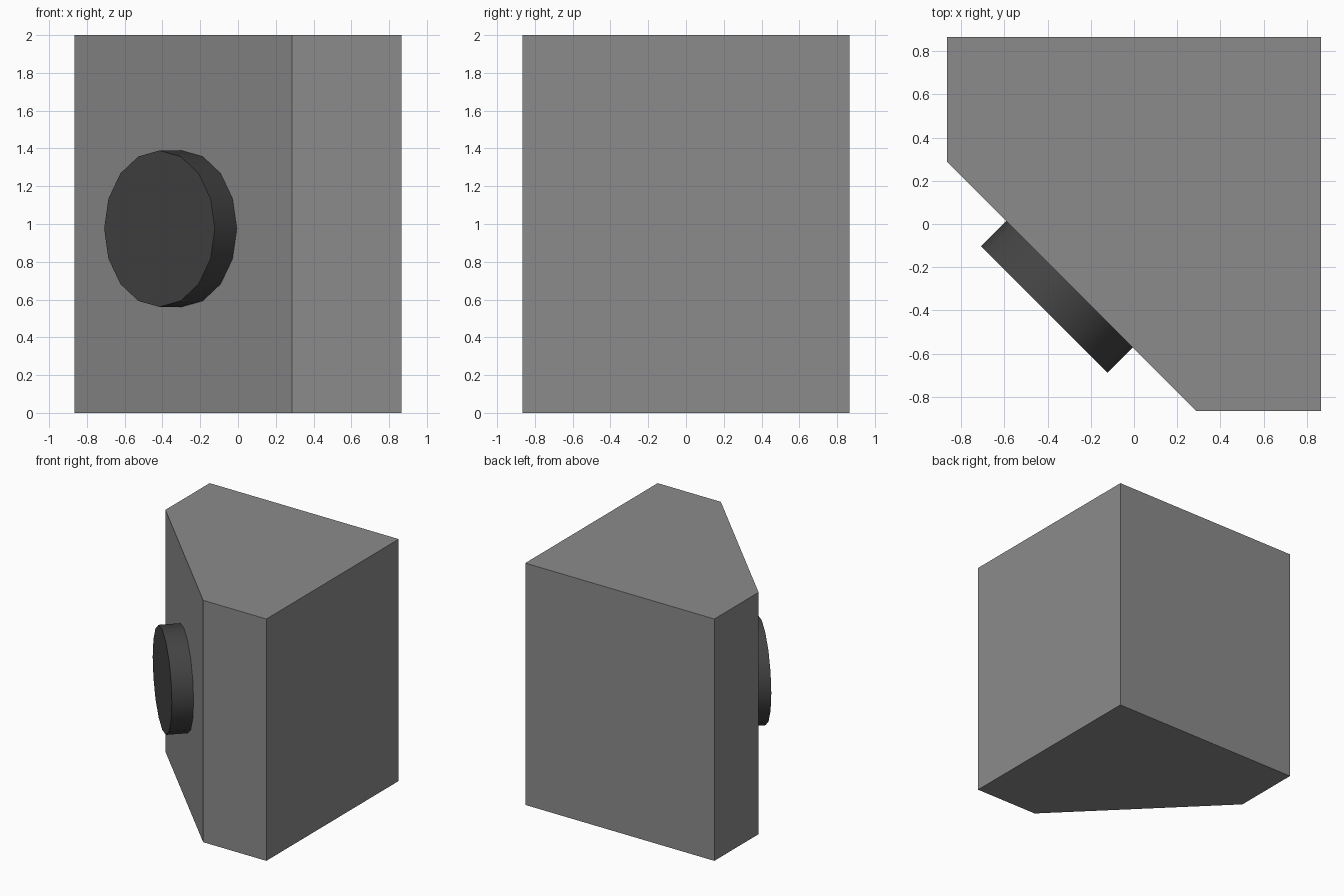
import bpy, bmesh, math
from mathutils import Matrix, Vector

cube = bpy.data.objects.get("Cube")
if cube:
    bpy.data.objects.remove(cube, do_unlink=True)


def make_material(name, grey):
    mat = bpy.data.materials.new(name)
    mat.use_nodes = True
    colour = (grey, grey, grey, 1)
    mat.diffuse_color = colour
    mat.node_tree.nodes["Principled BSDF"].inputs["Base Color"].default_value = colour
    return mat


def add_object(name, bm, mat):
    bmesh.ops.recalc_face_normals(bm, faces=bm.faces[:])
    mesh = bpy.data.meshes.new(name)
    bm.to_mesh(mesh)
    bm.free()
    mesh.materials.append(mat)
    obj = bpy.data.objects.new(name, mesh)
    bpy.context.collection.objects.link(obj)
    return obj


HALF, CUT, HEIGHT = 0.865, 0.287, 2.0

# Cabinet: square column with one corner cut off at 45 degrees
bm = bmesh.new()
profile = [(-HALF, HALF), (-HALF, CUT), (CUT, -HALF), (HALF, -HALF), (HALF, HALF)]
base = bm.faces.new([bm.verts.new((x, y, 0)) for x, y in profile])
top = bmesh.ops.extrude_face_region(bm, geom=[base])["geom"]
bmesh.ops.translate(bm, vec=(0, 0, HEIGHT),
                    verts=[v for v in top if isinstance(v, bmesh.types.BMVert)])
add_object("cabinet", bm, make_material("mid grey", 0.26))

# Round disc standing out from the cut corner
DEPTH, RADIUS = 0.165, 0.414
outward = Vector((-1, -1, 0)).normalized()
centre = Vector((-0.299, -0.279, 0.975)) + outward * DEPTH / 2
bm = bmesh.new()
bmesh.ops.create_cone(bm, cap_ends=True, segments=16, radius1=RADIUS,
                      radius2=RADIUS, depth=DEPTH)
bm.transform(Matrix.Translation(centre)
             @ Matrix.Rotation(math.radians(-45), 4, "Z")
             @ Matrix.Rotation(math.radians(90), 4, "X"))
disc = add_object("front_disc", bm, make_material("dark grey", 0.058))

bpy.ops.object.select_all(action="DESELECT")
disc.select_set(True)
bpy.context.view_layer.objects.active = disc
bpy.ops.object.shade_smooth_by_angle(angle=math.radians(40))
